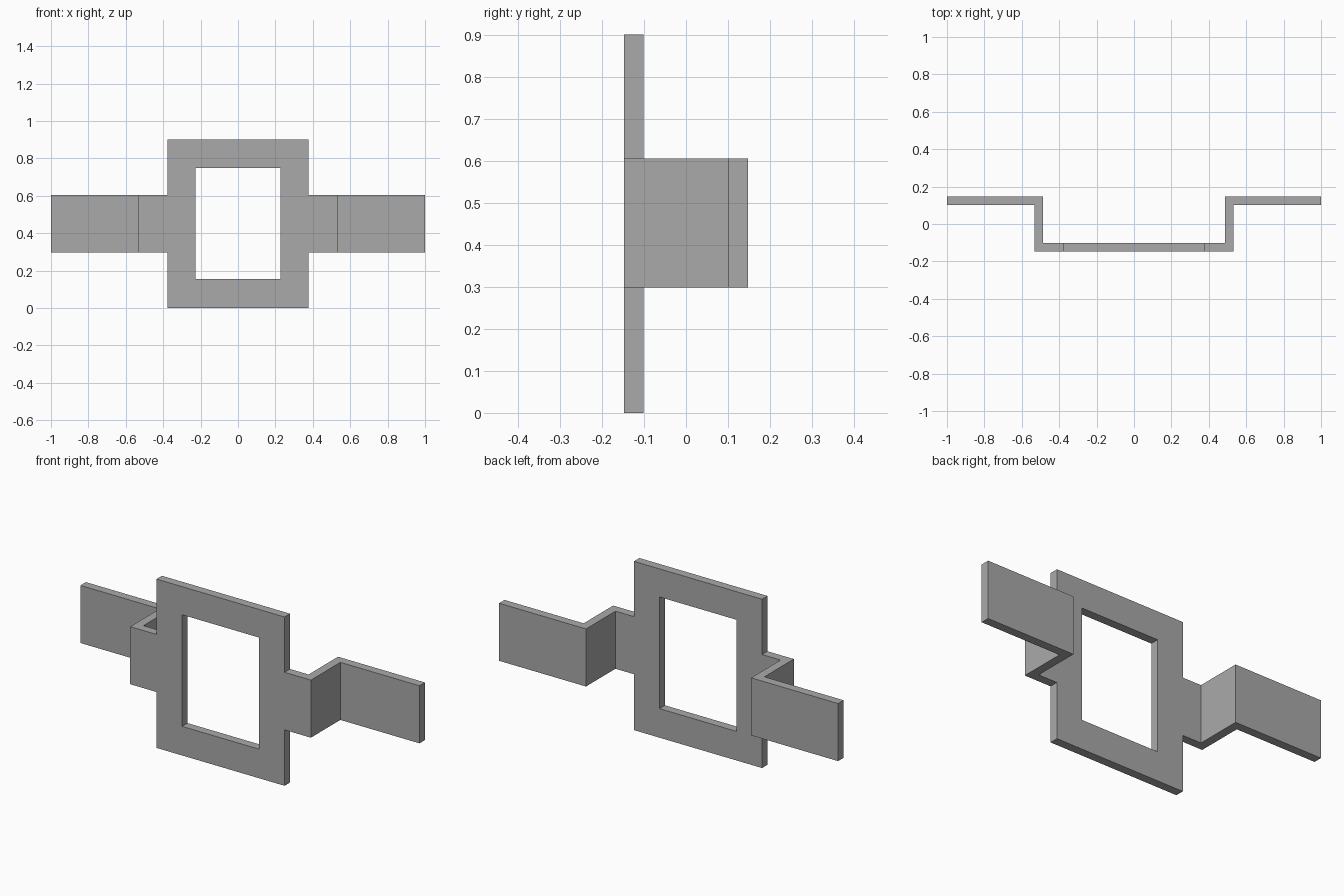
import bpy
import bmesh

cube = bpy.data.objects.get("Cube")
if cube:
    bpy.data.objects.remove(cube, do_unlink=True)

THICK = 0.046
FRONT, BACK = -0.124, 0.124      # middle of the sheet in the two planes

# Bent strip seen from above, mirrored about the centre
half = [(0.227, FRONT), (0.378, FRONT), (0.51, FRONT), (0.51, BACK), (1.0, BACK)]
path = [(-x, y) for x, y in reversed(half)] + half
levels = [0.0, 0.155, 0.298, 0.605, 0.75, 0.9]


def is_solid(col, row):
    """Frame with a window in the middle columns, strap row outside them."""
    if col == 4:
        return row in (0, 4)
    if col in (3, 5):
        return True
    return row == 2


# Sheet metal bracket: frame and two folded arms as one surface
bm = bmesh.new()
grid = [[bm.verts.new((x, y, z)) for z in levels] for x, y in path]
for c in range(len(path) - 1):
    for r in range(len(levels) - 1):
        if is_solid(c, r):
            bm.faces.new((grid[c][r], grid[c + 1][r],
                          grid[c + 1][r + 1], grid[c][r + 1]))
bmesh.ops.delete(bm, geom=[v for v in bm.verts if not v.link_faces], context='VERTS')
mesh = bpy.data.meshes.new("mounting_bracket")
bm.to_mesh(mesh)
bm.free()

bracket = bpy.data.objects.new("mounting_bracket", mesh)
bpy.context.collection.objects.link(bracket)

# Even thickness keeps the folds square
solid = bracket.modifiers.new("thickness", 'SOLIDIFY')
solid.thickness = THICK
solid.offset = 0
solid.use_even_offset = True

# Plain grey metal
grey = bpy.data.materials.new("plain_grey")
grey.use_nodes = True
colour = (0.4, 0.4, 0.4, 1.0)
grey.diffuse_color = colour
grey.node_tree.nodes["Principled BSDF"].inputs["Base Color"].default_value = colour
mesh.materials.append(grey)
